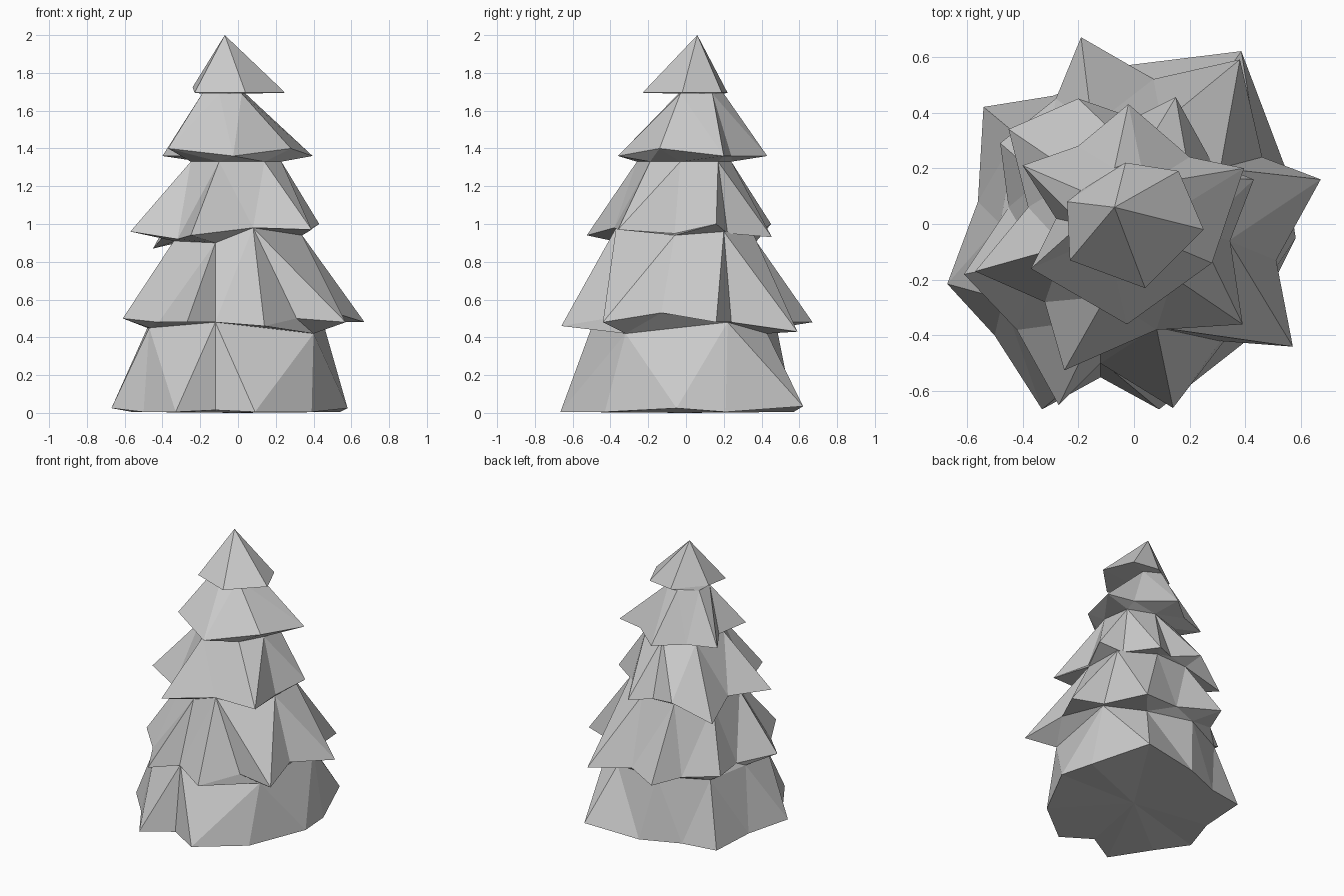
import bpy
from math import atan2, pi

if "Cube" in bpy.data.objects:
    bpy.data.objects.remove(bpy.data.objects["Cube"])


def angle(p):
    return atan2(p[1], p[0]) % (2 * pi)


def ring(z, pts):
    """Ring of points around the trunk axis; optional third value lifts the point."""
    out = [(p[0], p[1], z + (p[2] if len(p) > 2 else 0)) for p in pts]
    return sorted(out, key=angle)


def stitch(verts, faces, a, b):
    """Triangulated band joining two rings with different point counts."""
    ta, tb = [angle(p) for p in a], [angle(p) for p in b]
    ta, tb = ta + [ta[0] + 2 * pi], tb + [tb[0] + 2 * pi]
    oa = len(verts)
    verts += a
    ob = len(verts)
    verts += b
    i = j = 0
    while i < len(a) or j < len(b):
        va, vb = oa + i % len(a), ob + j % len(b)
        if j == len(b) or (i < len(a) and ta[i + 1] + ta[i] < tb[j + 1] + tb[j]):
            faces.append((va, vb, oa + (i + 1) % len(a)))
            i += 1
        else:
            faces.append((va, vb, ob + (j + 1) % len(b)))
            j += 1


def fan(verts, faces, tip, edge):
    """Triangles from one point to a ring."""
    o, n = len(verts), len(edge)
    verts += [tip] + edge
    faces += [(o, o + 1 + i, o + 1 + (i + 1) % n) for i in range(n)]


def tier(name, top, edge, under):
    verts, faces = [], []
    for other in (top, under):
        if len(other) == 1:
            fan(verts, faces, other[0], edge)
        else:
            stitch(verts, faces, other, edge)
    me = bpy.data.meshes.new(name)
    me.from_pydata(verts, [], faces)
    bpy.ops.object.select_all(action='DESELECT')
    ob = bpy.data.objects.new(name, me)
    bpy.context.collection.objects.link(ob)
    ob.select_set(True)
    bpy.context.view_layer.objects.active = ob
    # weld shared ring points and face outwards
    bpy.ops.object.mode_set(mode='EDIT')
    bpy.ops.mesh.select_all(action='SELECT')
    bpy.ops.mesh.remove_doubles(threshold=0.0005)
    bpy.ops.mesh.normals_make_consistent(inside=False)
    bpy.ops.object.mode_set(mode='OBJECT')


# necks between tiers, top to bottom
neck_1 = ring(1.69, [(0.02, -0.03), (0.04, 0.14), (-0.07, 0.2),
                     (-0.19, 0.12), (-0.19, 0.0), (-0.1, -0.04)])
neck_2 = ring(1.33, [(-0.1, -0.26), (0.14, -0.19), (0.23, -0.03), (0.2, 0.17),
                     (0.02, 0.24), (-0.2, 0.17), (-0.25, -0.08)])
neck_3 = ring(0.94, [(0.08, -0.37, 0.04), (0.34, -0.06), (0.31, 0.2, 0.02),
                     (0.1, 0.36), (-0.15, 0.35), (-0.33, 0.16, -0.03),
                     (-0.34, -0.13, -0.03), (-0.12, -0.34, -0.04)])
neck_4 = ring(0.45, [(0.4, -0.32, -0.03), (0.45, 0.22, 0.03), (0.25, 0.43, -0.03),
                     (-0.1, 0.48), (-0.42, 0.32), (-0.48, 0.0),
                     (-0.47, -0.27), (-0.12, -0.49, 0.03)])

# branch rims: tips with valleys between
crown_rim = ring(1.695, [(0.25, -0.02), (0.16, 0.19), (-0.03, 0.22),
                         (-0.24, 0.08, 0.03), (-0.23, -0.13), (0.04, -0.23)])
upper_rim = ring(1.36, [(0.395, 0.20), (0.2, 0.24), (-0.02, 0.43), (-0.2, 0.28),
                        (-0.40, 0.21), (-0.28, 0.02), (-0.37, -0.16, 0.04),
                        (-0.025, -0.36), (0.28, -0.14, 0.04)])
middle_rim = ring(0.95, [(0.43, 0.16, 0.05), (0.28, 0.22), (0.15, 0.455, -0.02),
                         (0.0, 0.38), (-0.2, 0.45, 0.05), (-0.45, 0.34, -0.08),
                         (-0.38, 0.06), (-0.57, -0.17, 0.01), (-0.32, -0.28, -0.03),
                         (-0.25, -0.525, -0.01), (0.08, -0.38, 0.03),
                         (0.39, -0.36, 0.02), (0.345, -0.06)])
lower_rim = ring(0.48, [(0.67, 0.16), (0.46, 0.24), (0.38, 0.59, -0.05), (0.07, 0.52),
                        (-0.19, 0.67), (-0.28, 0.45), (-0.48, 0.29), (-0.45, 0.06),
                        (-0.61, -0.18, 0.02), (-0.42, -0.38), (-0.27, -0.65),
                        (-0.12, -0.5), (0.14, -0.66, -0.02), (0.31, -0.42, 0.02),
                        (0.57, -0.44), (0.51, -0.13, 0.05)])
base_rim = ring(0.005, [(0.58, -0.05, 0.02), (0.54, 0.21), (0.385, 0.62, 0.03),
                        (-0.02, 0.57), (-0.29, 0.46), (-0.54, 0.42), (-0.56, 0.08),
                        (-0.67, -0.215, 0.02), (-0.5, -0.4), (-0.33, -0.665),
                        (-0.12, -0.55, 0.01), (0.09, -0.665), (0.39, -0.43)])

tier("crown_branches", [(-0.07, 0.06, 2.0)], crown_rim, neck_1)
tier("upper_branches", neck_1, upper_rim, neck_2)
tier("middle_branches", neck_2, middle_rim, neck_3)
tier("lower_branches", neck_3, lower_rim, neck_4)
tier("base_branches", neck_4, base_rim, [(0, 0, 0)])
